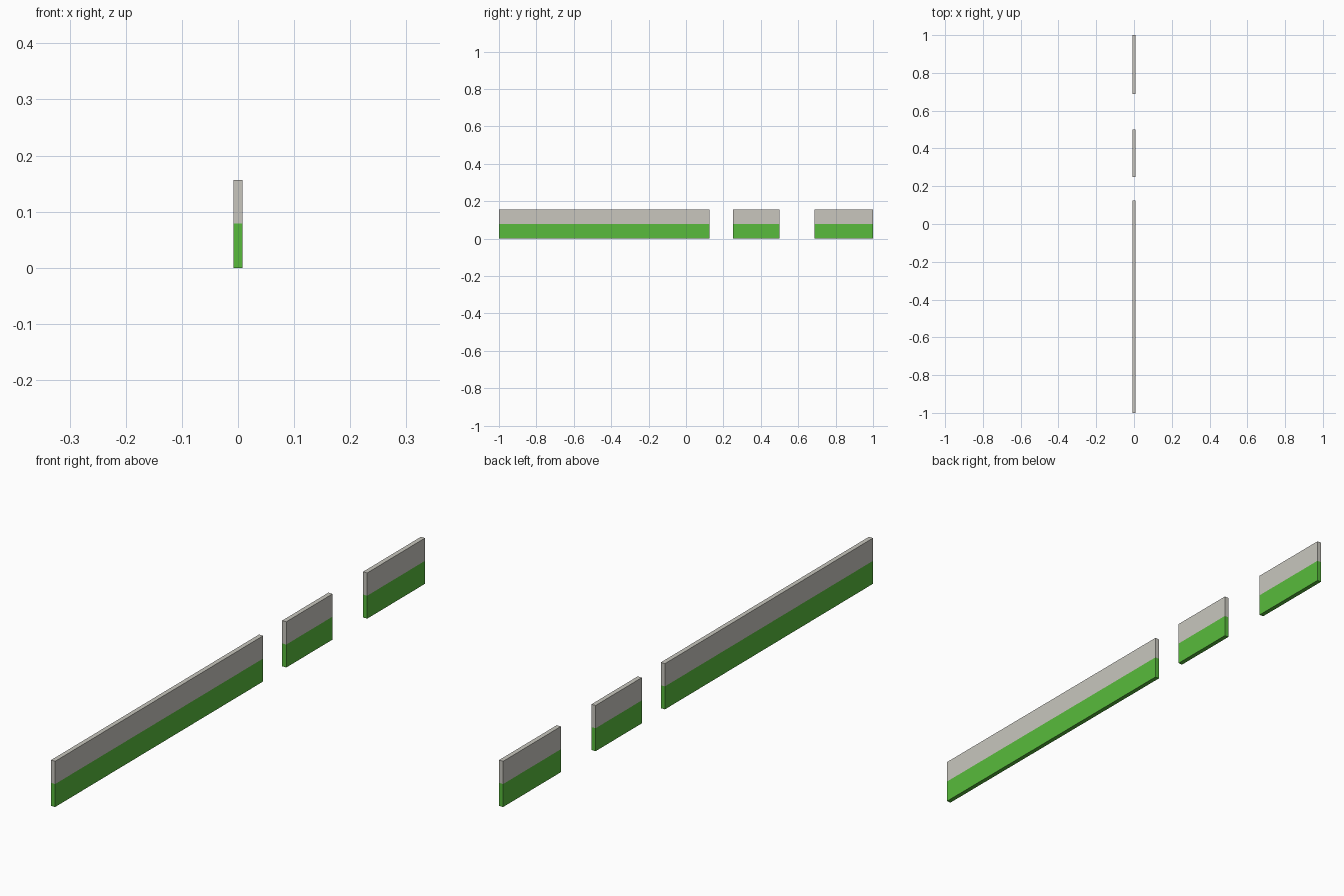
import bpy, bmesh
from mathutils import Matrix, Vector

if "Cube" in bpy.data.objects:
    bpy.data.objects.remove(bpy.data.objects["Cube"])

THICK, HEIGHT, SPLIT = 0.0156, 0.1565, 0.0785


def material(name, rgb):
    m = bpy.data.materials.new(name)
    m.diffuse_color = (*rgb, 1.0)
    m.use_nodes = True
    m.node_tree.nodes["Principled BSDF"].inputs["Base Color"].default_value = m.diffuse_color
    return m


grey = material("warm_grey", (0.578, 0.565, 0.515))
green = material("leaf_green", (0.098, 0.497, 0.045))


def wall(name, y0, y1):
    """Thin upright panel, cut at mid height: green below, grey above."""
    bm = bmesh.new()
    place = Matrix.Translation((0, (y0 + y1) / 2, HEIGHT / 2))
    size = Matrix.Diagonal((THICK, y1 - y0, HEIGHT, 1))
    bmesh.ops.create_cube(bm, size=1, matrix=place @ size)
    bmesh.ops.bisect_plane(bm, geom=bm.verts[:] + bm.edges[:] + bm.faces[:],
                           plane_co=Vector((0, 0, SPLIT)), plane_no=Vector((0, 0, 1)))
    for f in bm.faces:
        f.material_index = 1 if f.calc_center_median().z < SPLIT else 0
    mesh = bpy.data.meshes.new(name)
    bm.to_mesh(mesh)
    bm.free()
    mesh.materials.append(grey)
    mesh.materials.append(green)
    bpy.context.collection.objects.link(bpy.data.objects.new(name, mesh))


# Three wall panels in a line, with two gaps
wall("long_wall", -1.0, 0.125)
wall("middle_wall", 0.25, 0.5)
wall("end_wall", 0.6875, 1.0)
